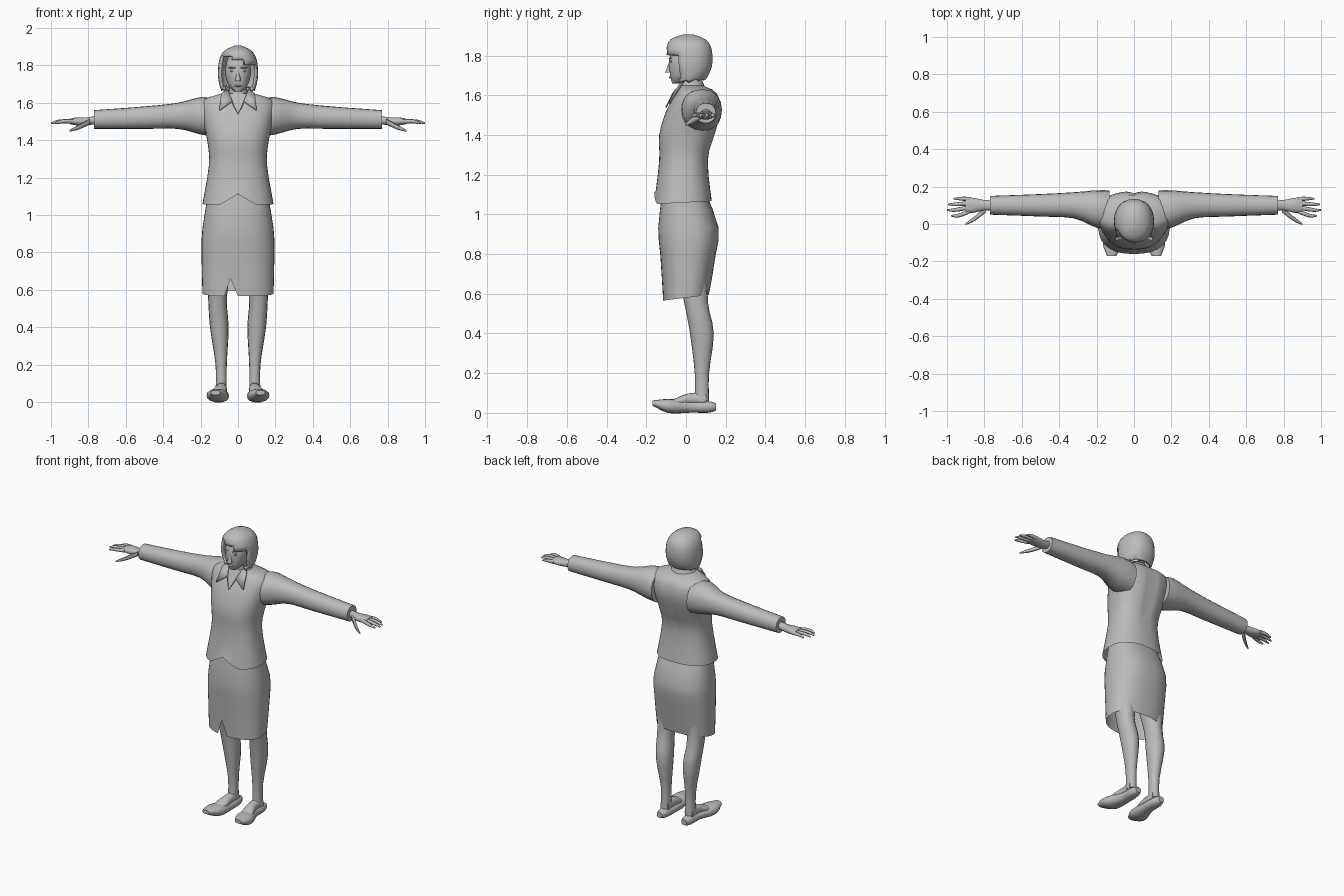
import bpy, bmesh
from math import pi, sin, cos, copysign, radians
from mathutils import Vector

cube = bpy.data.objects.get("Cube")
if cube:
    bpy.data.objects.remove(cube, do_unlink=True)

# One plain grey for the whole figure
grey = bpy.data.materials.new("plain grey")
grey.use_nodes = True
colour = (0.5, 0.5, 0.5, 1)
grey.diffuse_color = colour
for node in grey.node_tree.nodes:
    if node.type == 'BSDF_PRINCIPLED':
        node.inputs["Base Color"].default_value = colour


def finish(name, bm, mirror=False, thickness=0):
    """Turn a bmesh into a smooth shaded object, optionally mirrored or thickened."""
    bmesh.ops.recalc_face_normals(bm, faces=bm.faces)
    mesh = bpy.data.meshes.new(name)
    bm.to_mesh(mesh)
    bm.free()
    mesh.materials.append(grey)
    obj = bpy.data.objects.new(name, mesh)
    bpy.context.collection.objects.link(obj)
    bpy.ops.object.select_all(action='DESELECT')
    obj.select_set(True)
    bpy.context.view_layer.objects.active = obj
    bpy.ops.object.shade_smooth_by_angle(angle=radians(50))
    if thickness:
        solid = obj.modifiers.new("thickness", 'SOLIDIFY')
        solid.thickness = thickness
        solid.offset = -1
    if mirror:
        reflection = obj.modifiers.new("mirror", 'MIRROR')
        reflection.use_mirror_merge = False


def flowing(keys, steps):
    """Pass a smooth spline through a few key sections."""
    padded = [keys[0], *keys, keys[-1]]
    rows = []
    for before, start, end, after in zip(padded, padded[1:], padded[2:], padded[3:]):
        for step in range(steps):
            t = step / steps
            rows.append([q + t * (r - p) / 2 + t * t * (p - 2.5 * q + 2 * r - s / 2)
                         + t ** 3 * (1.5 * (q - r) + (s - p) / 2)
                         for p, q, r, s in zip(before, start, end, after)])
    return rows + [keys[-1]]


def skin(name, sections, sides, power, open_hem, edit, **options):
    """Join rounded rings; each section is a centre and two half-axis vectors."""
    bm = bmesh.new()
    rings = []
    for centre, across, along in sections:
        ring = []
        for i in range(sides):
            angle = 2 * pi * i / sides
            a, b = (copysign(abs(f) ** (2 / power), f) for f in (cos(angle), sin(angle)))
            ring.append(bm.verts.new(centre + across * a + along * b))
        rings.append(ring)
    for low, high in zip(rings, rings[1:]):
        for i in range(sides):
            bm.faces.new((low[i - 1], low[i], high[i], high[i - 1]))
    bm.faces.new(rings[-1])
    if not open_hem:
        bm.faces.new(rings[0])
    if edit:
        edit(bm, rings)
    finish(name, bm, **options)


def body(name, keys, sides=30, power=2.4, steps=3, open_hem=False, edit=None, **options):
    """Upright centred form from keys of height, half width, front and back."""
    sections = [(Vector((0, (front + back) / 2, z)), Vector((width, 0, 0)),
                 Vector((0, (back - front) / 2, 0)))
                for z, width, front, back in flowing(keys, steps)]
    skin(name, sections, sides, power, open_hem, edit, **options)


def limb(name, axis, keys, squash=(1, 1), sides=16):
    """Mirrored tube along an axis from keys of x, y, z and radius."""
    first, second = [Vector(d) for d in ((1, 0, 0), (0, 1, 0), (0, 0, 1)) if not d[axis]]
    rows = flowing(keys, 3)
    sections = []
    for i, (x, y, z, radius) in enumerate(rows):
        flat = squash[0] + (squash[1] - squash[0]) * i / (len(rows) - 1)
        sections.append((Vector((x, y, z)), first * radius, second * radius * flat))
    skin(name, sections, sides, 2.2, False, None, mirror=True)


def ball(name, centre, size, mirror=False):
    bm = bmesh.new()
    bmesh.ops.create_uvsphere(bm, u_segments=12, v_segments=8, radius=1)
    for vert in bm.verts:
        vert.co = Vector(centre) + vert.co * Vector(size)
    finish(name, bm, mirror=mirror)


# Jacket body, with the hem parting at the front and a groove down the spine
def part_jacket(bm, rings):
    for vert in rings[0]:
        vert.co.z += vert.co.y / 20
        if vert.co.y < 0:
            vert.co.z += 0.06 * max(0, 1 - abs(vert.co.x) * 10)
    for vert in bm.verts:
        if 1.3 < vert.co.z < 1.6 and vert.co.y > 0 and abs(vert.co.x) < 0.03:
            vert.co.y -= 0.01


body("jacket", [(1.06, .19, -.16, .13), (1.27, .155, -.135, .11), (1.4, .165, -.135, .145),
                (1.52, .19, -.1, .175), (1.61, .19, -.05, .155), (1.65, .08, -.03, .08)],
     sides=40, open_hem=True, edit=part_jacket)


# Skirt, open below, with a slit in the front hem
def cut_slit(bm, rings):
    for vert in rings[0]:
        vert.co.z += vert.co.y / 8
    front = [vert for vert in rings[0] if vert.co.y < 0]
    min(front, key=lambda vert: abs(vert.co.x + 0.05)).co.z = 0.66


body("skirt", [(.58, .19, -.115, .115), (.8, .195, -.13, .15),
               (.93, .19, -.14, .165), (1.11, .16, -.12, .1)],
     sides=40, steps=2, open_hem=True, edit=cut_slit)

# Sleeves
limb("sleeve", 0, [(.13, .08, 1.52, .1), (.2, .08, 1.53, .1), (.32, .1, 1.53, .07),
                   (.5, .1, 1.52, .06), (.77, .1, 1.51, .05)], sides=20)

# Hands: palm, four fingers and a thumb
limb("palm", 0, [(.75, .1, 1.51, .025), (.81, .1, 1.5, .03),
                 (.86, .1, 1.5, .04), (.9, .1, 1.5, .04)], squash=(.9, .35))
for i, label in enumerate(("index", "middle", "ring", "little")):
    spread = i - 1.5
    reach = 1 - 0.012 * (spread + 0.2) ** 2
    root, tip = 0.1 + spread / 45, 0.09 + spread / 33
    limb(label + "_finger", 0, [(.88, root, 1.5, .012), (reach - .04, tip, 1.5, .01),
                                (reach, tip, 1.49, .004)], sides=8)
limb("thumb", 0, [(.79, .08, 1.5, .016), (.85, .03, 1.47, .013), (.9, 0, 1.45, .005)], sides=8)

# Legs, feet and slip-on shoes
limb("leg", 2, [(.09, .08, .06, .03), (.09, .08, .2, .03), (.1, .08, .4, .05),
                (.11, .05, .56, .05), (.1, .03, .75, .07)], squash=(1.2, 1.2))
limb("foot", 1, [(.09, .1, .07, .03), (.09, .02, .07, .03),
                 (.1, -.04, .05, .04), (.11, -.09, .04, .03)], squash=(1.2, .5))
limb("shoe", 1, [(.09, .15, .03, .02), (.09, .11, .03, .035), (.09, .02, .03, .04),
                 (.11, -.09, .035, .058), (.12, -.17, .05, .025)], squash=(.95, .5))

# Neck, head and facial features
body("neck", [(1.58, .07, -.05, .08), (1.64, .05, -.03, .07), (1.72, .05, -.03, .07)], power=2)
body("head", [(1.66, .02, -.07, 0), (1.7, .055, -.08, .06),
              (1.78, .07, -.085, .1), (1.88, .04, -.05, .07)])
body("nose", [(1.715, .015, -.105, -.07), (1.78, .005, -.08, -.07)], sides=8, power=2)
ball("eye", (.03, -.075, 1.77), (.014, .008, .006), mirror=True)
ball("eyebrow", (.03, -.08, 1.787), (.02, .008, .004), mirror=True)
ball("mouth", (0, -.077, 1.69), (.02, .01, .006))


# Bobbed hair with uneven ends and a slanted fringe above the open face
def open_face(bm, rings):
    for i, vert in enumerate(rings[0]):
        vert.co.z += i % 3 / 150 + max(0, vert.co.y) / 6
    gone = []
    for face in bm.faces:
        middle = face.calc_center_median()
        if middle.y < -0.035 and middle.z < 1.83 - middle.x / 3:
            gone.append(face)
    bmesh.ops.delete(bm, geom=gone, context='FACES')


body("hair", [(1.66, .09, -.06, .09), (1.74, .107, -.1, .13), (1.83, .1, -.1, .13),
              (1.88, .07, -.08, .1), (1.905, .02, -.02, .04)],
     power=2.2, open_hem=True, edit=open_face, thickness=.014)


# Collar band, open at the throat and top
def open_throat(bm, rings):
    gone = [face for face in bm.faces
            if face.calc_center_median().y < -0.02 or len(face.verts) > 4]
    bmesh.ops.delete(bm, geom=gone, context='FACES')


body("collar_band", [(1.63, .09, -.05, .1), (1.68, .06, -.04, .08)],
     power=2, open_hem=True, edit=open_throat, thickness=.006)

# Pointed lapels
bm = bmesh.new()
outline = [(.06, -.01, 1.68), (.03, -.07, 1.61), (.1, -.09, 1.56), (.09, -.04, 1.65)]
bm.faces.new([bm.verts.new(corner) for corner in outline])
finish("lapel", bm, mirror=True, thickness=.008)

# Fine necklace
curve = bpy.data.curves.new("necklace", 'CURVE')
curve.dimensions = '3D'
curve.bevel_depth = .003
spline = curve.splines.new('POLY')
spline.points.add(2)
for side, point in zip((-1, 0, 1), spline.points):
    drop = 1 - abs(side)
    point.co = (side * .03, -.07 - drop * .03, 1.6 - drop * .06, 1)
curve.materials.append(grey)
bpy.context.collection.objects.link(bpy.data.objects.new("necklace", curve))
